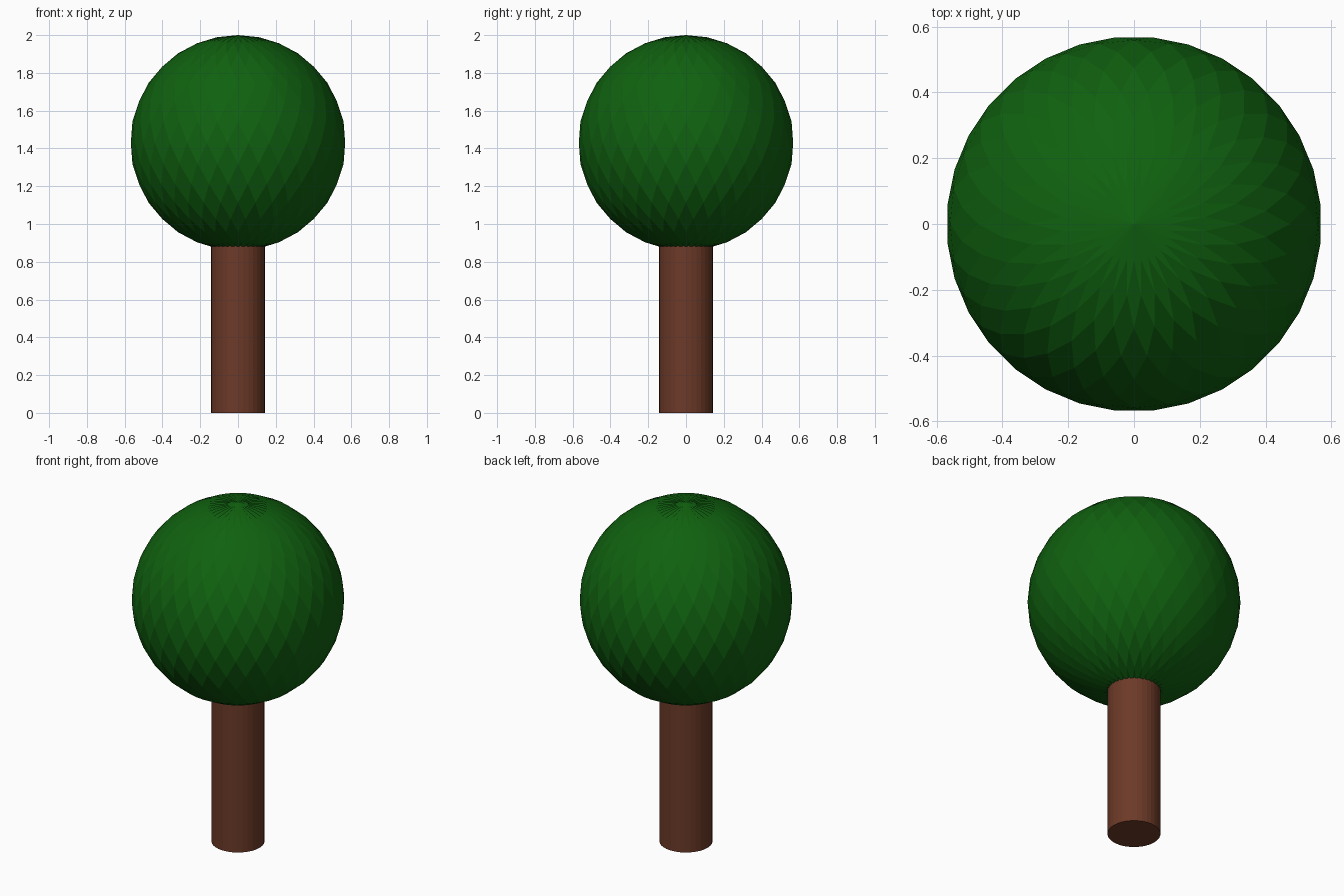
import bpy, bmesh
from math import sin, cos, pi

cube = bpy.data.objects.get("Cube")
if cube:
    bpy.data.objects.remove(cube, do_unlink=True)

SIDES, RINGS = 32, 16
RADIUS, CENTRE_Z = 0.57, 1.43
TRUNK_RADIUS, TRUNK_TOP = 0.142, 1.0


def material(name, rgb):
    mat = bpy.data.materials.new(name)
    mat.use_nodes = True
    colour = (*rgb, 1.0)
    mat.diffuse_color = colour
    shader = next(n for n in mat.node_tree.nodes if n.type == 'BSDF_PRINCIPLED')
    shader.inputs["Base Color"].default_value = colour
    shader.inputs["Roughness"].default_value = 0.8
    return mat


def add_object(name, bm, mat):
    mesh = bpy.data.meshes.new(name)
    bm.to_mesh(mesh)
    bm.free()
    mesh.materials.append(mat)
    obj = bpy.data.objects.new(name, mesh)
    bpy.context.collection.objects.link(obj)
    return obj


# Foliage: a ball of diamond facets, every second ring turned by half a step
bm = bmesh.new()
rings = []
for j in range(RINGS + 1):
    tilt = pi * j / RINGS
    z = CENTRE_Z + RADIUS * cos(tilt)
    if j in (0, RINGS):
        rings.append([bm.verts.new((0, 0, z))] * SIDES)
        continue
    shift = 0.5 if j % 2 == 0 else 0.0
    r = RADIUS * sin(tilt)
    turns = [2 * pi * (i + shift) / SIDES for i in range(SIDES)]
    rings.append([bm.verts.new((r * cos(a), r * sin(a), z)) for a in turns])

for j in range(1, RINGS):
    for i in range(SIDES):
        after = (i + 1) % SIDES
        mid = after if j % 2 == 0 else i
        corners = [rings[j][i], rings[j + 1][mid], rings[j][after], rings[j - 1][mid]]
        if j in (1, RINGS - 1):
            # the facets at the poles fold along their length
            corners = corners[1:] + corners[:1]
        bm.faces.new(corners)
add_object("foliage", bm, material("leaf green", (0.005, 0.12, 0.005)))

# Trunk: a straight cylinder running up into the foliage
bm = bmesh.new()
bmesh.ops.create_cone(bm, cap_ends=True, segments=SIDES, radius1=TRUNK_RADIUS,
                      radius2=TRUNK_RADIUS, depth=TRUNK_TOP)
bmesh.ops.translate(bm, verts=bm.verts, vec=(0, 0, TRUNK_TOP / 2))
add_object("trunk", bm, material("bark brown", (0.15, 0.042, 0.021)))
